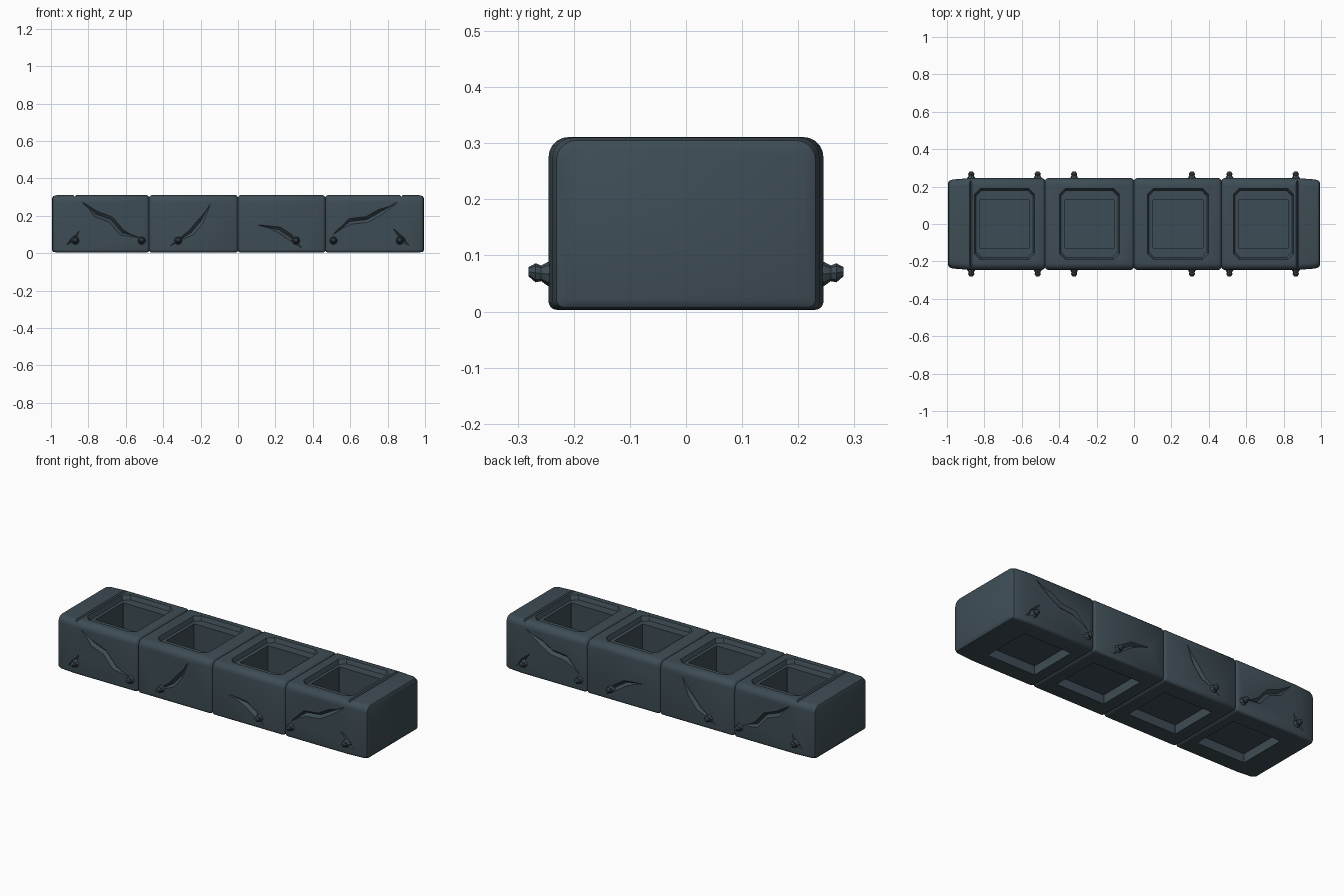
import bpy, bmesh, math
from mathutils import Vector

if "Cube" in bpy.data.objects:
    bpy.data.objects.remove(bpy.data.objects["Cube"])

slate = bpy.data.materials.new("dark slate")
slate.diffuse_color = (0.048, 0.073, 0.09, 1)
slate.use_nodes = True
slate.node_tree.nodes["Principled BSDF"].inputs["Base Color"].default_value = slate.diffuse_color


def make(name, bm):
    bmesh.ops.recalc_face_normals(bm, faces=bm.faces[:])
    me = bpy.data.meshes.new(name)
    bm.to_mesh(me)
    bm.free()
    ob = bpy.data.objects.new(name, me)
    bpy.context.collection.objects.link(ob)
    me.materials.append(slate)
    return ob


def loft(name, rings):
    bm = bmesh.new()
    vs = [[bm.verts.new(p) for p in r] for r in rings]
    n = len(vs[0])
    for a, b in zip(vs, vs[1:]):
        for i in range(n):
            bm.faces.new((a[i], a[(i + 1) % n], b[(i + 1) % n], b[i]))
    bm.faces.new(vs[0])
    bm.faces.new(vs[-1][::-1])
    return make(name, bm)


# rounded cross-section of the beam, shrunk by d
def section(x, d, side=0.0):
    hy, z0, z1 = 0.245 - d - side, 0.003 + d * 0.7, 0.311 - d
    pts = []
    for sy, top, a0 in ((1, 1, 0), (-1, 1, 90), (-1, 0, 180), (1, 0, 270)):
        r = 0.036 if top else 0.015
        cy, cz = sy * (hy - r), (z1 - r if top else z0 + r)
        for k in range(6):
            a = math.radians(a0 + 18 * k)
            pts.append((x, cy + r * math.cos(a), cz + r * math.sin(a)))
    return pts


# body: one lofted beam with grooves at the block seams
stations = [(-0.995, 0.018, 0.01), (-0.988, 0.006, 0.008), (-0.97, 0.001, 0.006), (-0.88, 0, 0)]
for s in (-0.475, 0.0, 0.467):
    stations += [(s - 0.014, 0, 0), (s - 0.006, 0.004, 0), (s, 0.012, 0),
                 (s + 0.006, 0.004, 0), (s + 0.014, 0, 0)]
stations += [(0.88, 0, 0), (0.97, 0.001, 0.006), (0.988, 0.006, 0.008), (0.995, 0.018, 0.01)]
body = loft("stone_trough", [section(*s) for s in stations])


def cut(cutter):
    m = body.modifiers.new("cut", 'BOOLEAN')
    m.operation = 'DIFFERENCE'
    m.solver = 'EXACT'
    m.object = cutter
    cutter.hide_render = True
    bpy.context.view_layer.objects.active = body
    bpy.ops.object.modifier_apply(modifier=m.name)
    bpy.data.objects.remove(cutter)


# chamfered rectangular prism, optionally tapering towards the bottom
def well(cx, hx, hy, z0, z1, c=0.001, taper=0.0):
    def ring(z, t):
        a, b = hx - t, hy - t
        return [(cx + x, y, z) for x, y in ((a, -b + c), (a, b - c), (a - c, b), (-a + c, b),
                                            (-a, b - c), (-a, -b + c), (-a + c, -b), (a - c, -b))]
    cut(loft("well_cutter", [ring(z0, taper), ring(z1, 0)]))


for cx, hx in ((-0.692, 0.172), (-0.238, 0.172), (0.235, 0.175), (0.692, 0.172)):
    well(cx, hx, 0.2, 0.287, 0.34, 0.03, 0.02)      # shallow rim
    well(cx, 0.133, 0.128, 0.085, 0.33)             # deep pit
    well(cx, 0.155, 0.143, -0.03, 0.055)            # underside recess

# notches across the top near both ends
for s in (-1, 1):
    cut(loft("notch_cutter", [[(s * 0.873 + dx, y, z) for dx, z in
                               ((-0.014, 0.32), (0.014, 0.32), (0, 0.301))] for y in (-0.3, 0.3)]))


# carved cracks on both long sides: tapering V grooves
def crack(points, side):
    rings = []
    for i, (x, z) in enumerate(points):
        a = Vector(points[max(i - 1, 0)])
        b = Vector(points[min(i + 1, len(points) - 1)])
        t = (b - a).normalized()
        end = i in (0, len(points) - 1)
        w, deep = (0.007, 0.243) if end else (0.032, 0.228)
        n = Vector((-t.y, t.x)) * w
        rings.append([(x + n.x, side * 0.262, z + n.y), (x - n.x, side * 0.262, z - n.y),
                      (x, side * deep, z)])
    cut(loft("crack_cutter", rings))


cracks = [
    [(-0.83, 0.27), (-0.76, 0.21), (-0.68, 0.18), (-0.62, 0.11), (-0.53, 0.085)],
    [(-0.15, 0.26), (-0.2, 0.17), (-0.25, 0.11), (-0.36, 0.04)],
    [(0.11, 0.15), (0.22, 0.125), (0.28, 0.085), (0.34, 0.03)],
    [(0.85, 0.27), (0.76, 0.22), (0.69, 0.18), (0.6, 0.17), (0.51, 0.1)],
    [(-0.92, 0.04), (-0.88, 0.07), (-0.85, 0.12)],
    [(0.83, 0.13), (0.88, 0.07), (0.92, 0.04)],
]
for side in (-1, 1):
    for c in cracks:
        crack(c, side)


# studs: small pointed knobs low on both long sides
def stud(x, side):
    rings = []
    for r, y, dz in ((0.026, 0.232, 0), (0.021, 0.247, 0), (0.014, 0.258, 0.001),
                     (0.017, 0.268, 0.002), (0.008, 0.281, 0.004)):
        rings.append([(x + r * math.cos(k * math.pi / 4), side * y,
                       0.067 + dz + r * math.sin(k * math.pi / 4)) for k in range(8)])
    return loft("side_stud", rings)


studs = [stud(x, side) for side in (-1, 1) for x in (-0.87, -0.515, -0.32, 0.31, 0.51, 0.865)]

bpy.ops.object.select_all(action='DESELECT')
for o in [body] + studs:
    o.select_set(True)
bpy.context.view_layer.objects.active = body
bpy.ops.object.shade_smooth_by_angle(angle=math.radians(35))
